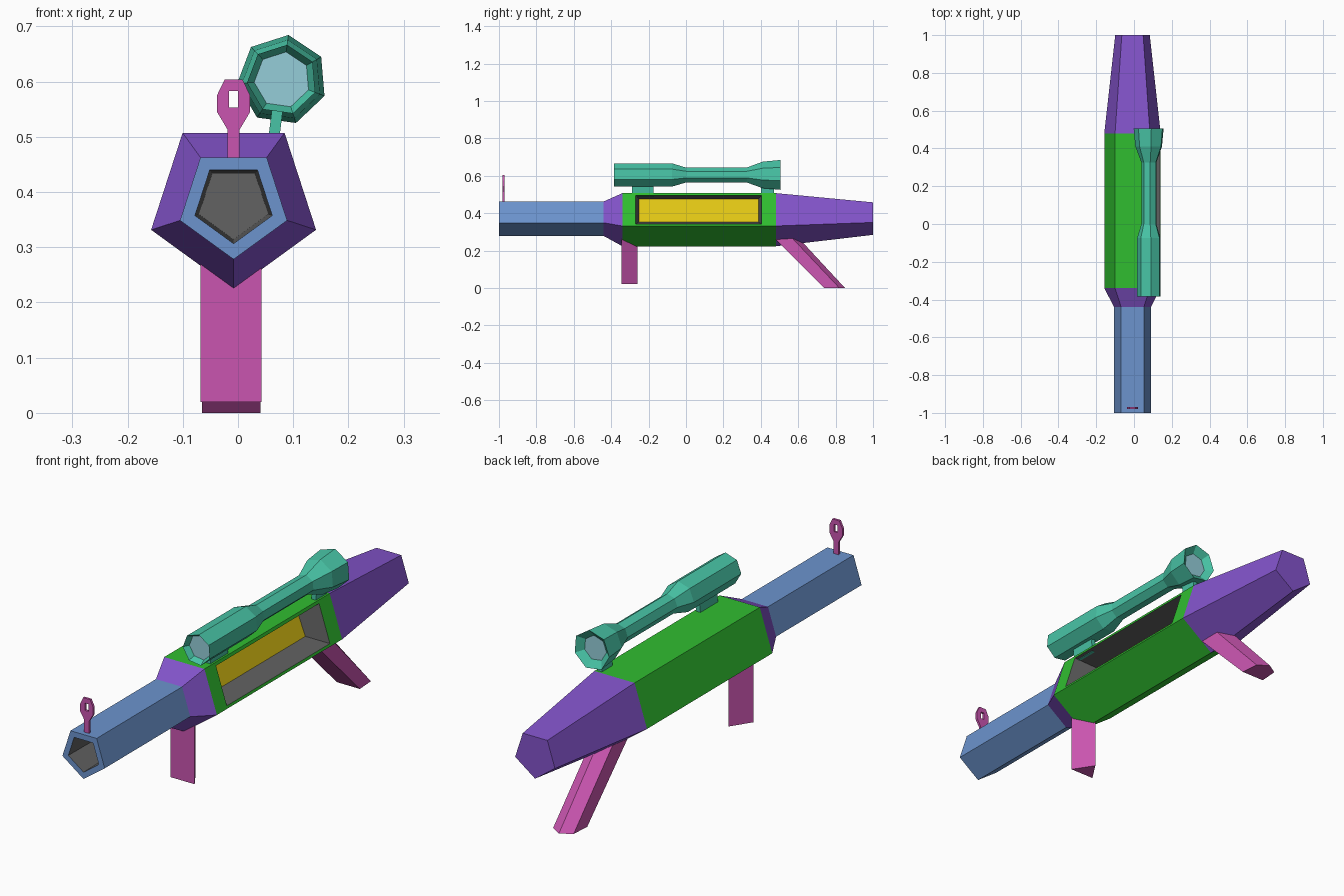
import bpy, bmesh
from math import sin, cos, radians
from mathutils import Vector

old = bpy.data.objects.get("Cube")
if old:
    bpy.data.objects.remove(old)


def material(name, r, g, b):
    lin = [((c / 255 + 0.055) / 1.055) ** 2.4 for c in (r, g, b)] + [1]
    m = bpy.data.materials.new(name)
    m.use_nodes = True
    m.diffuse_color = lin
    m.node_tree.nodes["Principled BSDF"].inputs["Base Color"].default_value = lin
    return m


GREEN = material("green", 48, 190, 48)
PURPLE = material("purple", 132, 84, 204)
BLUE = material("steel_blue", 108, 148, 206)
PINK = material("magenta", 202, 85, 176)
TEAL = material("teal", 72, 196, 166)
LENS = material("pale_glass", 149, 206, 217)
GRAY = material("dark_gray", 98, 98, 98)
YELLOW = material("yellow", 225, 198, 20)

AXIS = (-0.008, 0.38)          # x, z of the body axis
SCOPE = (0.08, 0.603)          # x, z of the scope axis


def finish(bm, name, mats):
    bmesh.ops.recalc_face_normals(bm, faces=bm.faces)
    me = bpy.data.meshes.new(name)
    bm.to_mesh(me)
    bm.free()
    for m in mats:
        me.materials.append(m)
    ob = bpy.data.objects.new(name, me)
    bpy.context.collection.objects.link(ob)
    return ob


def ring(y, r, n=5, start=-90, centre=AXIS):
    angles = [radians(start + 360 * i / n) for i in range(n)]
    return [Vector((centre[0] + r * cos(a), y, centre[1] + r * sin(a))) for a in angles]


def loft(rings, slots=None, caps=(0, 0)):
    """Skin a list of matching rings and close both ends."""
    bm = bmesh.new()
    rows = [[bm.verts.new(p) for p in r] for r in rings]
    n = len(rows[0])
    for k, (a, b) in enumerate(zip(rows, rows[1:])):
        for i in range(n):
            j = (i + 1) % n
            f = bm.faces.new((a[i], a[j], b[j], b[i]))
            f.material_index = slots[k] if slots else 0
    bm.faces.new(rows[0]).material_index = caps[0]
    bm.faces.new(rows[-1]).material_index = caps[1]
    return bm


# Barrel with its bore
finish(loft([ring(-0.6, 0.066), ring(-1, 0.0735), ring(-1, 0.102), ring(-0.44, 0.102)],
            [1, 0, 0], (1, 0)), "barrel", [BLUE, GRAY])

# Tapered collar and rear housing
finish(loft([ring(-0.44, 0.102), ring(-0.34, 0.157)]), "front_collar", [PURPLE])
finish(loft([ring(0.48, 0.157), ring(1, 0.096)]), "rear_housing", [PURPLE])

# Receiver with a recessed window in its upper left face
bm = loft([ring(-0.34, 0.157), ring(0.48, 0.157)])
side = max((f for f in bm.faces if len(f.verts) == 4),
           key=lambda f: f.calc_center_median().x + 0.3 * f.calc_center_median().z)
verts = list(side.verts)
low = min(v.co.z for v in verts)
high = max(v.co.z for v in verts)
x_low = max(v.co.x for v in verts)
x_high = min(v.co.x for v in verts)
opening, floor = [], []
for v in verts:
    up, back = v.co.z > (low + high) / 2, v.co.y > 0
    t = 0.93 if up else 0.06
    p = Vector((x_low + (x_high - x_low) * t, 0.405 if back else -0.27,
                low + (high - low) * t))
    opening.append(bm.verts.new(p))
    floor.append(bm.verts.new(p + Vector((-0.1, -0.018 if back else 0.018,
                                          -0.018 if up else 0.01))))
bm.faces.remove(side)
for i in range(4):
    j = (i + 1) % 4
    bm.faces.new((verts[i], verts[j], opening[j], opening[i]))
    bm.faces.new((opening[i], opening[j], floor[j], floor[i])).material_index = 1
bm.faces.new(floor).material_index = 2
finish(bm, "receiver", [GREEN, GRAY, YELLOW])

# Scope tube with a recessed lens at each end
profile = [(-0.36, 0.051), (-0.385, 0.064), (-0.075, 0.064), (0, 0.041), (0.325, 0.041),
           (0.41, 0.073), (0.505, 0.082), (0.48, 0.052)]
finish(loft([ring(y, r, 7, 82, SCOPE) for y, r in profile], None, (1, 1)),
       "scope", [TEAL, LENS])

# Scope mounts, leaning toward the scope axis
for name, y0, y1 in (("front_mount", -0.29, -0.175), ("rear_mount", 0.4, 0.47)):
    rings = [[Vector((x, y, z)) for x, y in ((x0, y0), (x0 + 0.02, y0),
                                             (x0 + 0.02, y1), (x0, y1))]
             for x0, z in ((0.054, 0.49), (0.064, 0.57))]
    finish(loft(rings), name, [TEAL])

# Front sight: stem and an eyelet with a rectangular hole
outer = [(-0.011, 0.513), (0.011, 0.513), (0.03, 0.545), (0.03, 0.575),
         (0.016, 0.604), (-0.016, 0.604), (-0.03, 0.575), (-0.03, 0.545)]
inner = [(max(-0.008, min(0.008, x)), 0.553 if z < 0.56 else 0.583) for x, z in outer]
bm = bmesh.new()
loops = [[bm.verts.new((x + AXIS[0], y, z)) for x, z in loop]
         for y, loop in ((-0.98, outer), (-0.98, inner), (-0.97, inner), (-0.97, outer))]
for k in range(4):
    a, b = loops[k], loops[(k + 1) % 4]
    for i in range(8):
        j = (i + 1) % 8
        bm.faces.new((a[i], a[j], b[j], b[i]))
bmesh.ops.remove_doubles(bm, verts=bm.verts, dist=0.0005)
finish(bm, "sight_eyelet", [PINK])
stem = [[Vector((AXIS[0] + x, y, z)) for x, y in ((-0.011, -0.98), (0.011, -0.98),
                                                  (0.011, -0.97), (-0.011, -0.97))]
        for z in (0.45, 0.513)]
finish(loft(stem), "sight_stem", [PINK])

# Triangular foregrip, flat side forward
grip = [[Vector((x, y, z)) for x, y in ((-0.068, -0.345), (0.043, -0.345), (-0.012, -0.26))]
        for z in (0.02, 0.3)]
finish(loft(grip), "foregrip", [PINK])

# Slanted rear grip, five-sided and running back to the ground
section = [(-0.053, 0), (0.053, 0), (0.047, 0.08), (0, 0.11), (-0.047, 0.08)]
rear = [[Vector((x - 0.012, y0 + y * s, z)) for x, y in section]
        for y0, s, z in ((0.74, 1, 0), (0.44, 1.2, 0.3))]
finish(loft(rear), "rear_grip", [PINK])
